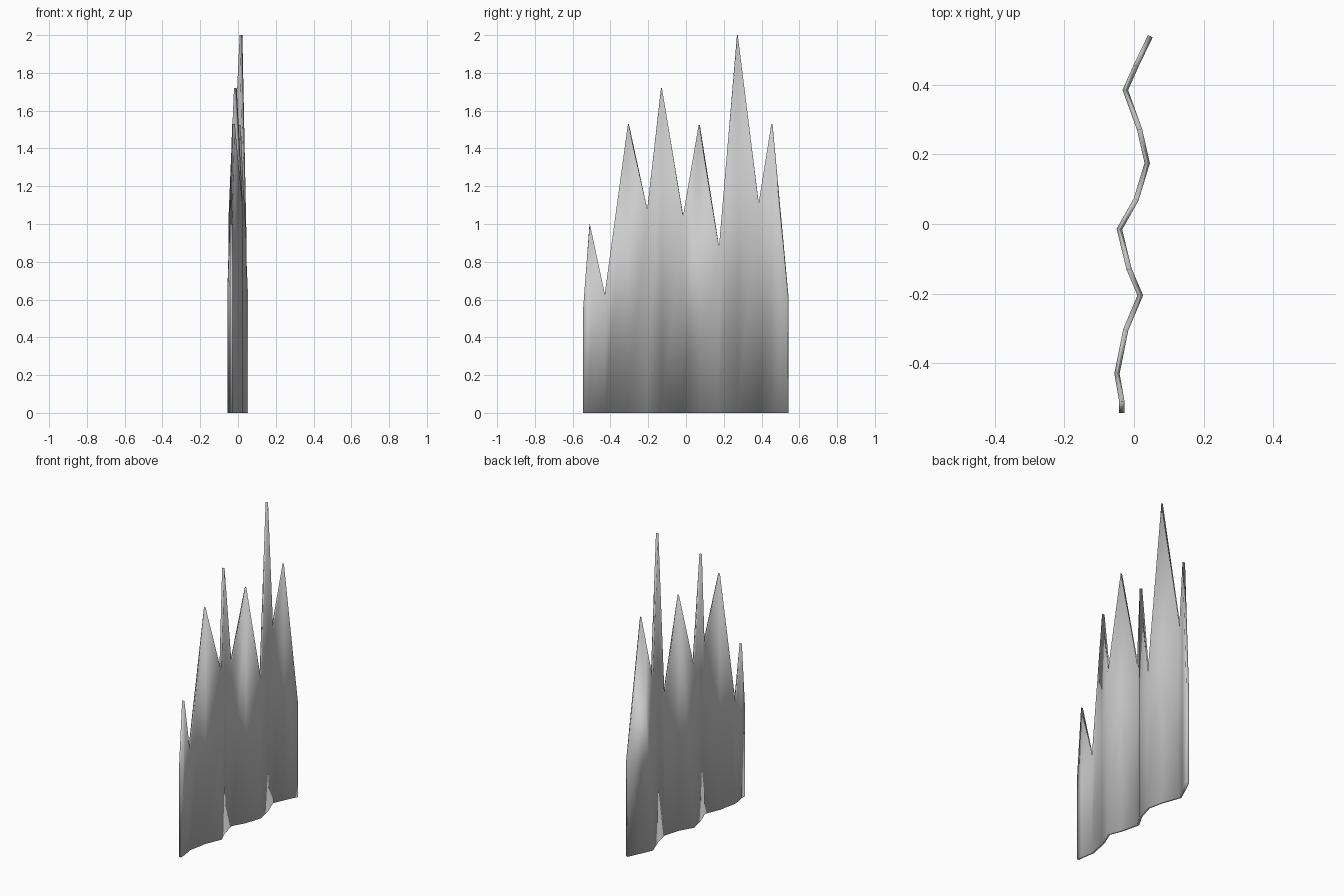
import bpy

if "Cube" in bpy.data.objects:
    bpy.data.objects.remove(bpy.data.objects["Cube"])

# Zigzag plan and jagged crest: (y along the sheet, x bend, height of crest)
crest = [
    (-0.544, -0.035, 0.56), (-0.51, -0.035, 1.00), (-0.43, -0.049, 0.63),
    (-0.305, -0.024, 1.53), (-0.205, 0.018, 1.08), (-0.13, -0.014, 1.72),
    (-0.015, -0.042, 1.04), (0.07, 0.006, 1.525), (0.175, 0.038, 0.88),
    (0.272, 0.016, 2.00), (0.385, -0.025, 1.11), (0.455, 0.006, 1.53),
    (0.54, 0.047, 0.61),
]
n = len(crest)

# Upright folded ribbon from the ground to the crest
verts = [(x, y, 0) for y, x, z in crest] + [(x, y, z) for y, x, z in crest]
faces = [(i, i + 1, n + i + 1, n + i) for i in range(n - 1)]
mesh = bpy.data.meshes.new("jagged_sheet")
mesh.from_pydata(verts, [], faces)
sheet = bpy.data.objects.new("jagged_sheet", mesh)
bpy.context.collection.objects.link(sheet)

# Thin even thickness, smooth shaded all round
solid = sheet.modifiers.new("thickness", 'SOLIDIFY')
solid.thickness = 0.015
solid.offset = 0
solid.use_even_offset = True
mesh.shade_smooth()
